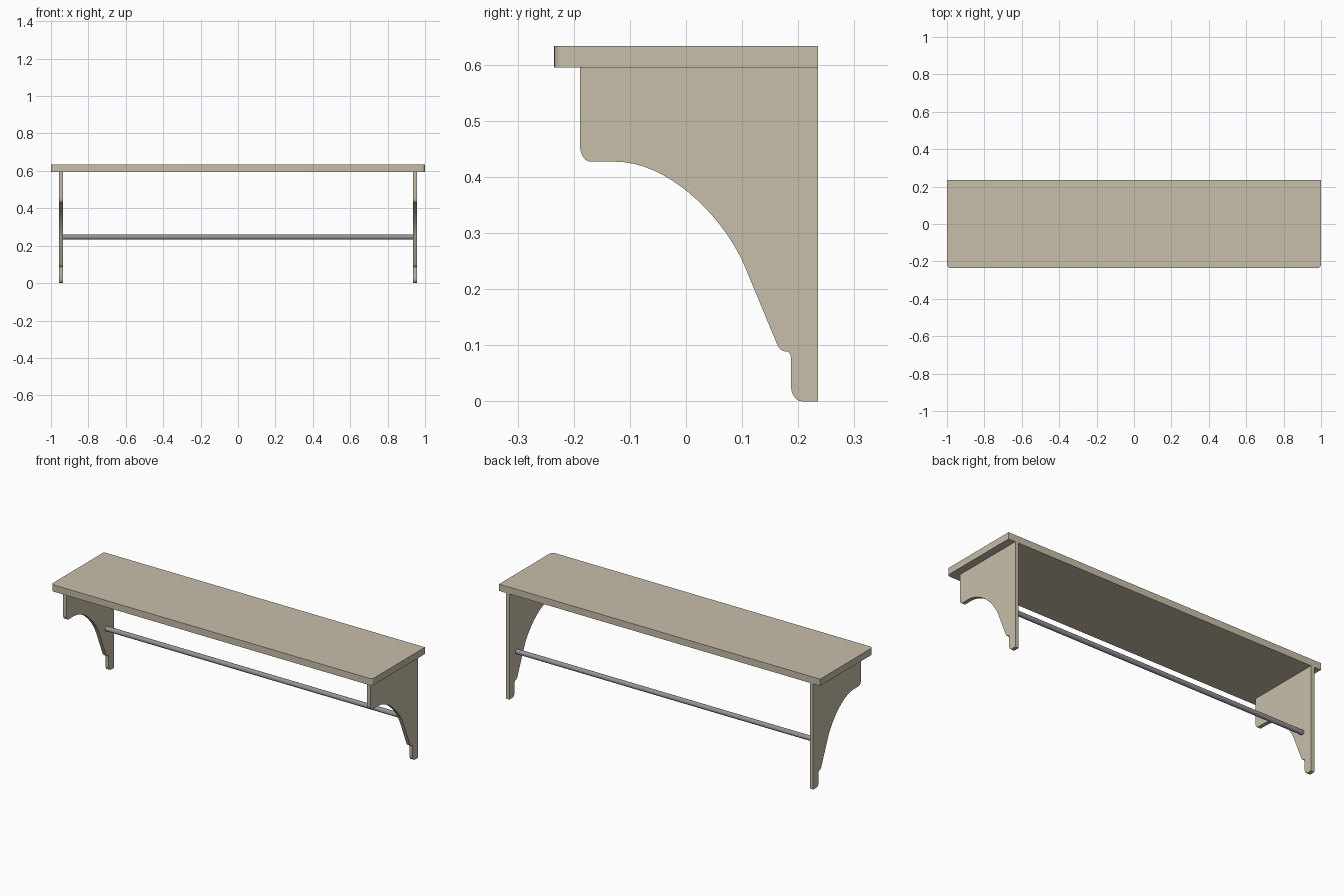
import bpy, math
from mathutils import Vector
from mathutils.geometry import interpolate_bezier

if "Cube" in bpy.data.objects:
    bpy.data.objects.remove(bpy.data.objects["Cube"])


def material(name, color):
    m = bpy.data.materials.new(name)
    m.diffuse_color = color
    m.use_nodes = True
    m.node_tree.nodes["Principled BSDF"].inputs["Base Color"].default_value = m.diffuse_color
    return m


wood = material("pale_wood", (0.58, 0.52, 0.40, 1))
metal = material("grey_metal", (0.30, 0.30, 0.32, 1))


def curve(a, b, c, d, n):
    """Points of a cubic bezier segment in the profile plane."""
    pts = interpolate_bezier(*[Vector((*p, 0)) for p in (a, b, c, d)], n)
    return [(p.x, p.y) for p in pts]


def corner(a, k, b, n=6):
    """Rounded corner from a to b with sharp corner point k."""
    mix = lambda p: tuple(p[i] + 0.55 * (k[i] - p[i]) for i in (0, 1))
    return curve(a, mix(a), mix(b), b, n)


def prism(name, outline, place, depth, mat):
    """Extrude a 2D outline; place(u, v, w) maps it into space."""
    n = len(outline)
    verts = [place(u, v, w) for w in depth for u, v in outline]
    faces = [list(range(n))[::-1], list(range(n, 2 * n))]
    faces += [(i, (i + 1) % n, (i + 1) % n + n, i + n) for i in range(n)]
    mesh = bpy.data.meshes.new(name)
    mesh.from_pydata(verts, [], faces)
    mesh.materials.append(mat)
    obj = bpy.data.objects.new(name, mesh)
    bpy.context.collection.objects.link(obj)
    smooth(obj)
    return obj


def smooth(obj):
    bpy.ops.object.select_all(action='DESELECT')
    obj.select_set(True)
    bpy.context.view_layer.objects.active = obj
    bpy.ops.object.shade_smooth_by_angle(angle=math.radians(30))


# Shelf board with the two front corners rounded
Y, R = 0.235, 0.018
board = [(-1, Y)]
board += corner((-1, -Y + R), (-1, -Y), (-1 + R, -Y))
board += corner((1 - R, -Y), (1, -Y), (1, -Y + R))
board += [(1, Y)]
prism("shelf_board", board, lambda u, v, w: (u, v, w), (0.595, 0.633), wood)

# Side bracket profile (y, z), from the back top down and round to the front
side = [(Y, 0.595), (-0.189, 0.595)]
side += corner((-0.189, 0.455), (-0.189, 0.427), (-0.17, 0.427))
side += curve((-0.125, 0.427), (-0.03, 0.427), (0.069, 0.326), (0.105, 0.24), 18)
side += corner((0.163, 0.1), (0.167, 0.09), (0.176, 0.089), 5)
side += corner((0.180, 0.089), (0.187, 0.088), (0.187, 0.078), 4)
side += corner((0.187, 0.028), (0.187, 0), (0.206, 0))
side += [(Y, 0)]
# One bracket at each end
for name, depth in (("left_bracket", (-0.957, -0.936)), ("right_bracket", (0.936, 0.957))):
    prism(name, side, lambda u, v, w: (w, u, v), depth, wood)

# Hanging rail between the brackets
bpy.ops.mesh.primitive_cylinder_add(vertices=32, radius=0.0134, depth=1.872,
                                    location=(0, 0.168, 0.246),
                                    rotation=(0, math.pi / 2, 0))
rail = bpy.context.object
rail.name = "hanging_rail"
rail.data.materials.append(metal)
smooth(rail)
